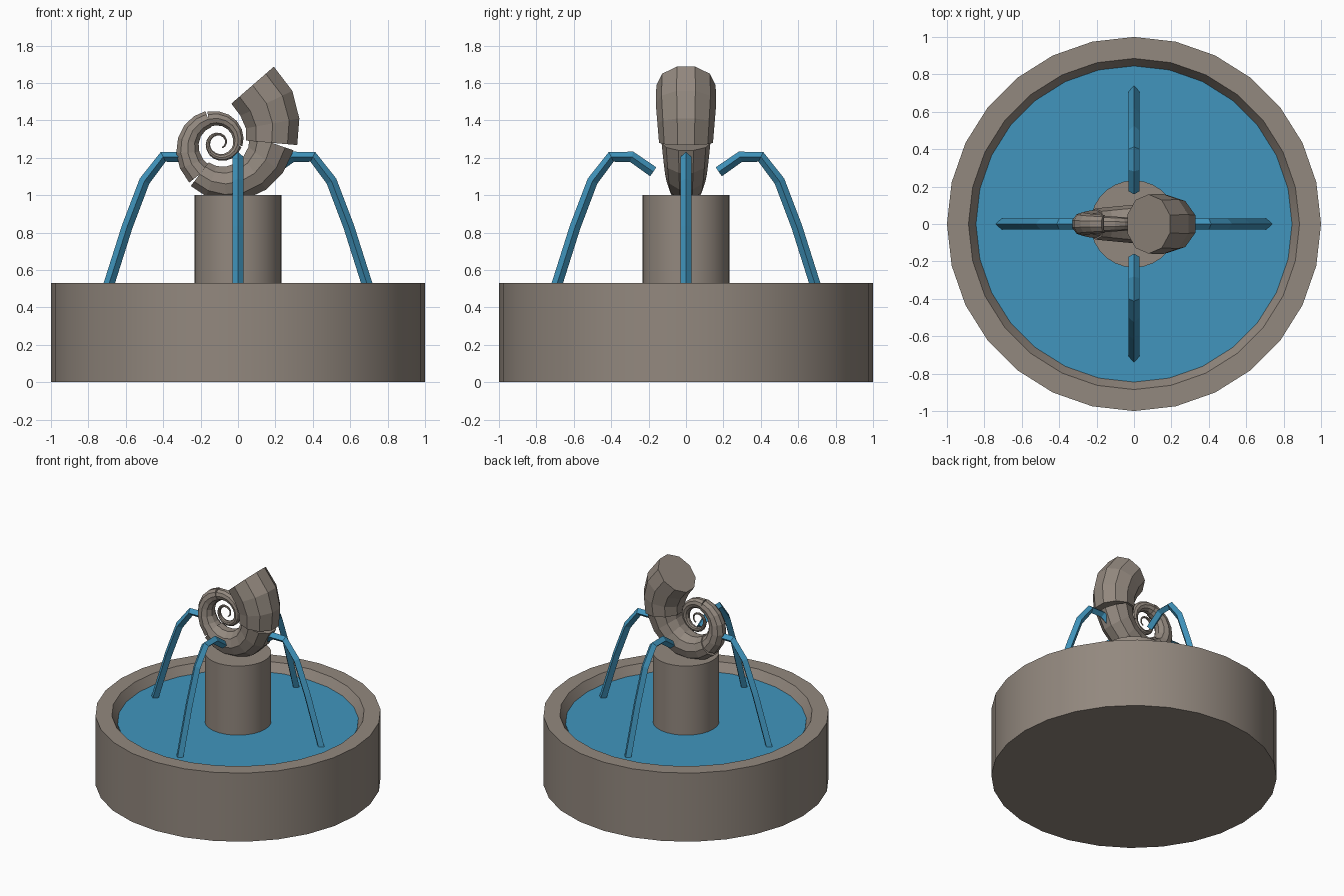
import bpy, bmesh, math
from mathutils import Matrix, Vector

cube = bpy.data.objects.get("Cube")
if cube:
    bpy.data.objects.remove(cube, do_unlink=True)


def material(name, color):
    m = bpy.data.materials.new(name)
    m.use_nodes = True
    m.diffuse_color = color
    m.node_tree.nodes["Principled BSDF"].inputs["Base Color"].default_value = color
    return m


STONE = material("stone", (0.29, 0.247, 0.21, 1))
WATER = material("water", (0.052, 0.30, 0.51, 1))


def finish(name, bm, mat, smooth=False):
    bmesh.ops.recalc_face_normals(bm, faces=bm.faces)
    mesh = bpy.data.meshes.new(name)
    bm.to_mesh(mesh)
    bm.free()
    mesh.materials.append(mat)
    ob = bpy.data.objects.new(name, mesh)
    bpy.context.collection.objects.link(ob)
    if smooth:
        bpy.ops.object.select_all(action="DESELECT")
        ob.select_set(True)
        bpy.context.view_layer.objects.active = ob
        bpy.ops.object.shade_smooth_by_angle(angle=math.radians(30))
    return ob


def skin(bm, rings):
    """Join successive vertex rings and cap both ends."""
    loops = [[bm.verts.new(p) for p in ring] for ring in rings]
    n = len(loops[0])
    for a, b in zip(loops, loops[1:]):
        for i in range(n):
            j = (i + 1) % n
            bm.faces.new((a[i], a[j], b[j], b[i]))
    bm.faces.new(loops[0])
    bm.faces.new(loops[-1])


def lathe(name, profile, sides, mat):
    bm = bmesh.new()
    turns = [math.tau * i / sides for i in range(sides)]
    skin(bm, [[(r * math.cos(t), r * math.sin(t), z) for t in turns] for r, z in profile])
    return finish(name, bm, mat, True)


def cross_section(centre, direction, radius, sides, phase):
    """Polygon spanned by the given direction and the y axis."""
    ring = []
    for i in range(sides):
        t = phase + math.tau * i / sides
        ring.append(centre + radius * (math.cos(t) * direction + math.sin(t) * Vector((0, 1, 0))))
    return ring


# Basin, pool and centre column
lathe("basin", [(1, 0), (1, 0.53), (0.885, 0.53), (0.845, 0.46)], 28, STONE)
lathe("pool_water", [(0.845, 0.461), (0.845, 0.466)], 28, WATER)
lathe("column", [(0.233, 0.45), (0.233, 1.0)], 28, STONE)

# Four arching water jets with diamond cross-sections
arc = [(0.175, 1.125), (0.29, 1.205), (0.40, 1.205), (0.50, 1.075),
       (0.593, 0.83), (0.688, 0.53), (0.715, 0.445)]
arc = [Vector((x, 0, z)) for x, z in arc]
for k, side in enumerate(("left", "back", "right", "front")):
    bm = bmesh.new()
    rings = []
    for i, p in enumerate(arc):
        along = Vector()
        if i > 0:
            along += (p - arc[i - 1]).normalized()
        if i < len(arc) - 1:
            along += (arc[i + 1] - p).normalized()
        along.normalize()
        rings.append(cross_section(p, Vector((-along.z, 0, along.x)), 0.029, 4, 0))
    skin(bm, rings)
    bm.transform(Matrix.Rotation(k * math.pi / 2, 4, "Z"))
    finish("water_jet_" + side, bm, WATER)

# Spiral shell: tapering segments with wedge-shaped gaps between them
SHELL_CENTRE = Vector((-0.10, 0, 1.28))
seams = [60, 0, -122, -245, -367, -490, -612, -780]
for k, (start, end) in enumerate(zip(seams, seams[1:])):
    bm = bmesh.new()
    rings = []
    steps = 3 if k == 0 else 6
    for i in range(steps + 1):
        f = i / steps
        angle = start + (end - start) * f
        orbit = 0.28 * math.exp((0.004 if angle > 0 else 0.00285) * angle)
        radius = min(0.165, 0.136 * math.exp(0.0045 * angle)) * (0.96 + 0.1 * f)
        t = math.radians(angle)
        tilt = math.radians(angle - 19 + 14 * f)
        centre = SHELL_CENTRE + orbit * Vector((math.cos(t), 0, math.sin(t)))
        direction = Vector((math.cos(tilt), 0, math.sin(tilt)))
        rings.append(cross_section(centre, direction, radius, 10, math.pi / 10))
    skin(bm, rings)
    finish("shell_segment_%d" % (k + 1), bm, STONE)
